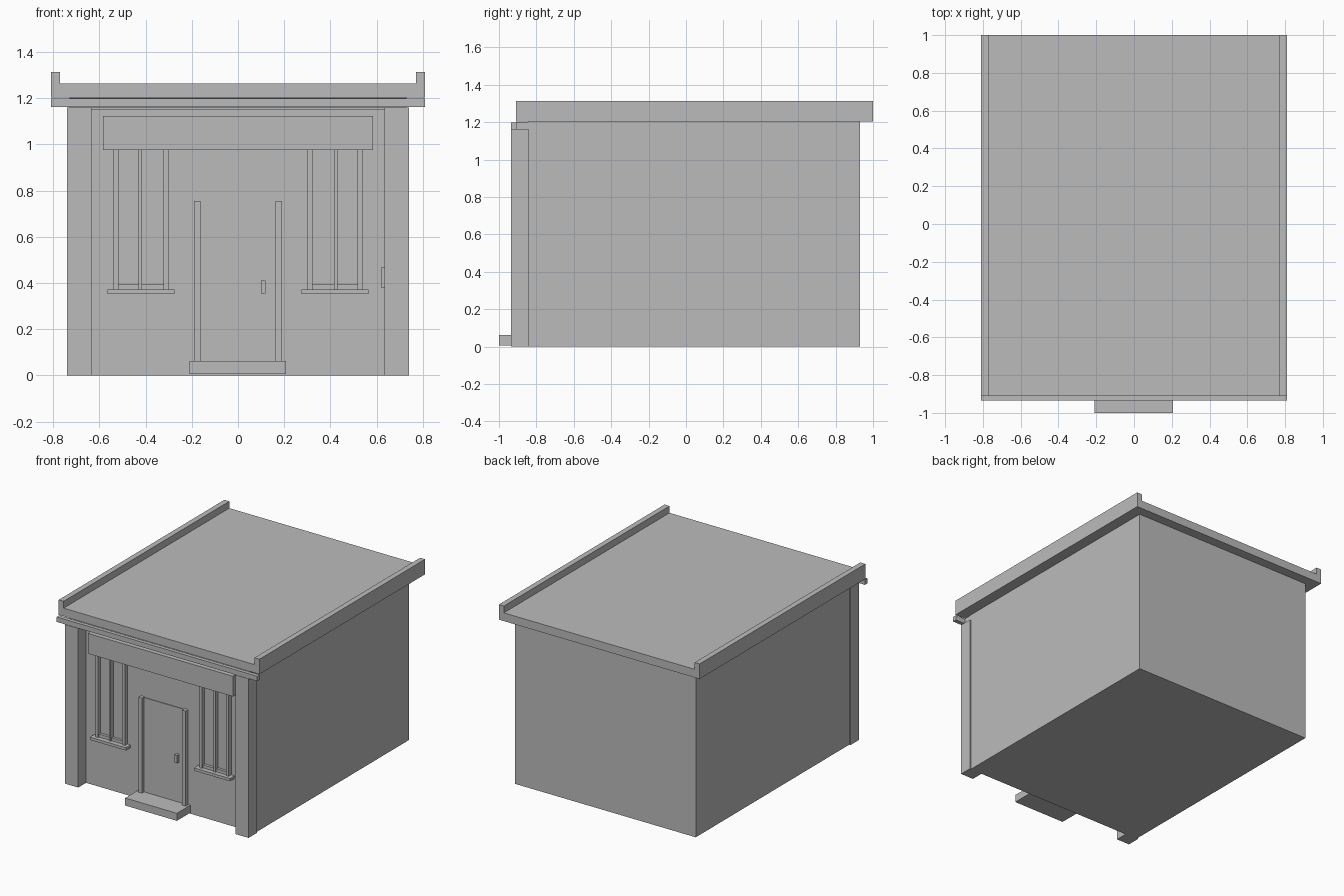
import bpy
import bmesh

cube = bpy.data.objects.get("Cube")
if cube:
    bpy.data.objects.remove(cube, do_unlink=True)

# One plain material
grey = bpy.data.materials.new("plaster grey")
grey.use_nodes = True
colour = (0.5, 0.5, 0.5, 1)
grey.diffuse_color = colour
grey.node_tree.nodes["Principled BSDF"].inputs["Base Color"].default_value = colour


def box(name, x, y, z):
    """Flat-faced box from its (min, max) range on each axis."""
    bm = bmesh.new()
    bmesh.ops.create_cube(bm, size=1)
    for v in bm.verts:
        v.co = [r[0] if c < 0 else r[1] for c, r in zip(v.co, (x, y, z))]
    mesh = bpy.data.meshes.new(name)
    bm.to_mesh(mesh)
    bm.free()
    mesh.materials.append(grey)
    obj = bpy.data.objects.new(name, mesh)
    bpy.context.collection.objects.link(obj)
    return obj


def pair(name, x, y, z):
    """A box on the left (+x) and its mirror on the right."""
    box("left_" + name, x, y, z)
    box("right_" + name, (-x[1], -x[0]), y, z)


WALL = -0.845  # plane of the recessed front wall


def front(depth):
    return (WALL - depth, WALL + 0.01)


# Main body and front corner pillars
box("house_body", (-0.73, 0.73), (WALL, 0.93), (0, 1.203))
pair("corner_pillar", (0.635, 0.74), (-0.935, WALL + 0.005), (0, 1.16))

# Roof slab with raised side edges
box("roof_slab", (-0.81, 0.81), (-0.91, 1.0), (1.203, 1.263))
pair("roof_edge", (0.77, 0.81), (-0.91, 1.0), (1.203, 1.313))

# Cornice under the front of the roof
box("cornice_beam", (-0.73, 0.73), (-0.91, WALL), (1.16, 1.2))
box("cornice_trim", (-0.81, 0.81), (-0.935, -0.906), (1.162, 1.198))
box("cornice_ledge", (-0.635, 0.635), (-0.895, WALL), (1.15, 1.165))

# Blank shop board
box("front_board", (-0.585, 0.585), front(0.05), (0.975, 1.123))

# Windows: three posts, bottom rail and sill on each side
for i, (a, b) in enumerate(((0.3, 0.322), (0.415, 0.43), (0.517, 0.538))):
    pair(f"window_post_{i + 1}", (a, b), front(0.03), (0.37, 0.975))
pair("window_rail", (0.3, 0.538), front(0.02), (0.37, 0.395))
pair("window_sill", (0.275, 0.565), front(0.055), (0.353, 0.373))

# Door with posts, handle and step
box("door_panel", (-0.165, 0.165), front(0.005), (0.06, 0.75))
pair("door_post", (0.162, 0.19), front(0.03), (0.06, 0.755))
box("door_handle", (0.1, 0.12), front(0.03), (0.355, 0.412))
box("door_step", (-0.21, 0.207), (-1.0, WALL + 0.01), (0.007, 0.062))

# Small plate on the inner side of the left pillar
box("pillar_plate", (0.622, 0.64), (-0.905, -0.875), (0.378, 0.47))
